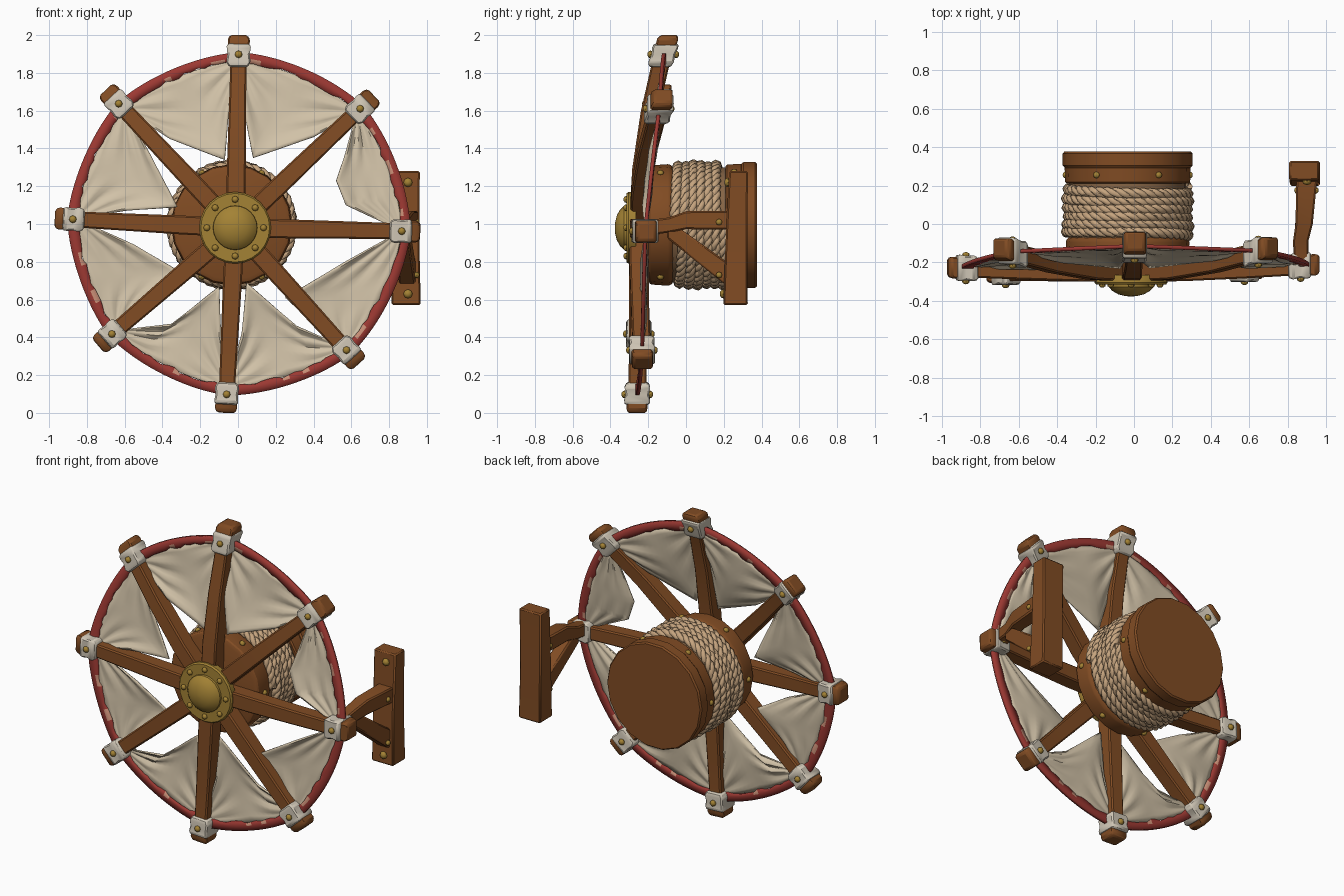
import bpy, bmesh, random
from math import sin, cos, pi, atan2, radians
from mathutils import Vector, Matrix

random.seed(4)
if "Cube" in bpy.data.objects:
    bpy.data.objects.remove(bpy.data.objects["Cube"], do_unlink=True)


def material(name, rgb):
    m = bpy.data.materials.new(name)
    m.use_nodes = True
    m.diffuse_color = (*rgb, 1)
    bsdf = m.node_tree.nodes["Principled BSDF"]
    bsdf.inputs["Base Color"].default_value = (*rgb, 1)
    bsdf.inputs["Roughness"].default_value = 0.8
    return m


WOOD = material("brown wood", (0.22, 0.072, 0.017))
CLOTH = material("cream canvas", (0.64, 0.54, 0.39))
RED = material("red trim", (0.33, 0.04, 0.032))
PINK = material("worn trim", (0.58, 0.27, 0.18))
BRASS = material("brass", (0.37, 0.225, 0.035))
ROPE = material("rope", (0.56, 0.37, 0.21))
CORE = material("rope shadow core", (0.24, 0.13, 0.06))
WRAP = material("pale lashing", (0.62, 0.56, 0.46))


def finish(name, bm, mats, bevel=0, solid=0, angle=35):
    bmesh.ops.recalc_face_normals(bm, faces=bm.faces)
    me = bpy.data.meshes.new(name)
    bm.to_mesh(me)
    bm.free()
    for m in mats:
        me.materials.append(m)
    ob = bpy.data.objects.new(name, me)
    bpy.context.collection.objects.link(ob)
    if solid:
        mod = ob.modifiers.new("thickness", "SOLIDIFY")
        mod.thickness, mod.offset = solid, 0
    if bevel:
        mod = ob.modifiers.new("soft edges", "BEVEL")
        mod.width, mod.segments = bevel, 1
    bpy.ops.object.select_all(action="DESELECT")
    ob.select_set(True)
    bpy.context.view_layer.objects.active = ob
    bpy.ops.object.shade_smooth_by_angle(angle=radians(angle))
    return ob


def skin(bm, rings, closed=True, caps=True):
    """Bridge equal-length rings of points with quads."""
    vs = [[bm.verts.new(p) for p in r] for r in rings]
    n = len(vs[0])
    for a, b in zip(vs, vs[1:]):
        for i in range(n if closed else n - 1):
            j = (i + 1) % n
            bm.faces.new((a[i], a[j], b[j], b[i]))
    if caps:
        bm.faces.new(vs[0])
        bm.faces.new(vs[-1])


def beam(name, path, widths, depths, side, up, mat=WOOD, bevel=0.008):
    """Square timber through a path, its section spanned by side and up."""
    bm = bmesh.new()
    corners = ((-1, -1), (1, -1), (1, 1), (-1, 1))
    skin(bm, [[p + side * a * w / 2 + up * b * d / 2 for a, b in corners]
              for p, w, d in zip(path, widths, depths)])
    return finish(name, bm, [mat], bevel)


def lathe(name, cx, cz, profile, sides, mat, bevel=0):
    """Turned part about a front-to-back axis; profile holds (y, radius)."""
    bm = bmesh.new()
    skin(bm, [[(cx + r * cos(2 * pi * i / sides), y, cz + r * sin(2 * pi * i / sides))
               for i in range(sides)] for y, r in profile])
    return finish(name, bm, [mat], bevel)


bolts = bmesh.new()


def bolt(pos, direction, r=0.017):
    rot = Vector(direction).to_track_quat("Z", "Y").to_matrix().to_4x4()
    bmesh.ops.create_uvsphere(bolts, u_segments=8, v_segments=6, radius=r,
                              matrix=Matrix.Translation(pos) @ rot @ Matrix.Diagonal((1, 1, 0.8, 1)))


X, Y, Z = Vector((1, 0, 0)), Vector((0, 1, 0)), Vector((0, 0, 1))
HUB = Vector((-0.015, -0.25, 0.98))
# Spoke tips, clockwise from the top
TIPS = [Vector(t) for t in (
    (0.005, -0.09, 2.0), (0.72, -0.12, 1.68), (0.965, -0.21, 0.96), (0.64, -0.23, 0.26),
    (-0.065, -0.26, 0.0), (-0.74, -0.25, 0.355), (-0.97, -0.225, 1.03), (-0.70, -0.125, 1.71))]


def along(tip, t):
    p = HUB.lerp(tip, t)
    p.y = HUB.y + (tip.y - HUB.y) * t * t
    return p


# Spokes with flared ends, lashings and their nails
for i, tip in enumerate(TIPS):
    d = (tip - HUB)
    d.y = 0
    side = d.normalized().cross(Y)
    ts = (0, 0.3, 0.6, 0.85, 0.93, 0.98, 1)
    beam(f"spoke_{i + 1}", [along(tip, t) for t in ts],
         (0.10, 0.10, 0.092, 0.085, 0.112, 0.118, 0.09),
         (0.10, 0.10, 0.095, 0.095, 0.11, 0.112, 0.09), side, Y)
    ts = (0.835, 0.86, 0.90, 0.94, 0.955)
    beam(f"lashing_{i + 1}", [along(tip, t) for t in ts],
         (0.10, 0.13, 0.118, 0.128, 0.115), (0.115, 0.135, 0.125, 0.14, 0.125),
         side, Y, WRAP, 0.015)
    for s in (-1, 1):
        bolt(along(tip, 0.9) + Y * s * 0.068, Y * s, 0.02)

# Trim ring: worn red band running through every lashing
RC = Vector((0.005, 0, 1.0))
ANG = [atan2(t.x - RC.x, t.z - RC.z) for t in TIPS]
COLS = 18


def rim_point(i, u, r):
    j = (i + 1) % 8
    a, b = ANG[i], ANG[j]
    if b < a:
        b += 2 * pi
    th = a + (b - a) * u
    y = along(TIPS[i], 0.92).y * (1 - u) + along(TIPS[j], 0.92).y * u
    r -= 0.018 * sin(pi * u)
    return Vector((RC.x + r * sin(th), y, RC.z + r * cos(th)))


bm = bmesh.new()
columns = []
for i in range(8):
    for k in range(COLS):
        inner = 0.858 + random.uniform(-0.009, 0.009)
        columns.append([rim_point(i, k / COLS, r) for r in (0.91, 0.88, inner)])
skin(bm, columns + [columns[0]], closed=False, caps=False)
bmesh.ops.remove_doubles(bm, verts=bm.verts, dist=0.0001)
worn = False
for f in bm.faces:
    c = f.calc_center_median()
    if (c - RC).xz.length < 0.872:
        worn = random.random() < (0.4 if worn else 0.1)
        f.material_index = int(worn)
finish("trim_ring", bm, [RED, PINK], solid=0.02)

# Sails: each hangs from two lashings, its free edge passing three points (x, z)
EDGES = (((0.035, 1.58), (0.08, 1.35), (0.40, 1.46)), ((0.57, 1.38), (0.52, 1.23), (0.57, 1.1)),
         ((0.55, 0.79), (0.25, 0.61), (0.38, 0.49)), ((0.31, 0.46), (0.045, 0.69), (0.02, 0.42)),
         ((-0.09, 0.42), (-0.1, 0.67), (-0.35, 0.47)), ((-0.50, 0.6), (-0.31, 0.75), (-0.55, 0.89)),
         ((-0.6, 1.07), (-0.32, 1.09), (-0.46, 1.36)), ((-0.36, 1.45), (-0.07, 1.34), (-0.05, 1.58)))
ROWS = 14
for i, edge in enumerate(EDGES):
    j = (i + 1) % 8
    pts = [rim_point(i, 0, 0.86)]
    for k, (x, z) in enumerate(edge):
        t = (Vector((x, z)) - HUB.xz).length / 0.97
        w = (k + 1) / 4
        pts.append(Vector((x, along(TIPS[i], t).y * (1 - w) + along(TIPS[j], t).y * w, z)))
    pts.append(rim_point(i, 1, 0.86))
    bm = bmesh.new()
    grid = []
    for c in range(COLS + 3):
        u = c / (COLS + 2)
        s = min(int(u * 4), 3)
        free = pts[s].lerp(pts[s + 1], u * 4 - s)
        col = []
        for r in range(ROWS + 1):
            v = r / ROWS
            p = rim_point(i, u, 0.862).lerp(free, v)
            p.y += 0.022 * sin(pi * u) * sin(pi * v) + 0.008 * sin(6 * pi * v) * sin(2 * pi * u) ** 2
            col.append(p)
        grid.append(col)
    skin(bm, grid, closed=False, caps=False)
    bmesh.ops.remove_doubles(bm, verts=bm.verts, dist=0.0005)
    finish(f"sail_{i + 1}", bm, [CLOTH], solid=0.007, angle=50)

# Brass hub cap
lathe("hub_plate", HUB.x, HUB.z, ((-0.265, 0.185), (-0.305, 0.19), (-0.315, 0.182), (-0.315, 0.05)), 24, BRASS)
lathe("hub_dome", HUB.x, HUB.z, ((-0.31, 0.118), (-0.328, 0.116), (-0.348, 0.098),
                                 (-0.366, 0.066), (-0.375, 0.03), (-0.377, 0.004)), 24, BRASS)
for k in range(8):
    a = 2 * pi * k / 8
    bolt(HUB + Vector((0.15 * sin(a), -0.067, 0.15 * cos(a))), -Y, 0.018)

# Winding drum
DX, DZ = -0.033, 0.995
lathe("drum_front_flange", DX, DZ, ((-0.2, 0.29), (-0.19, 0.315), (-0.09, 0.322), (-0.07, 0.31)), 20, WOOD, 0.006)
lathe("drum_core", DX, DZ, ((-0.09, 0.305), (0.24, 0.305)), 24, CORE)
lathe("drum_back_band", DX, DZ, ((0.21, 0.325), (0.3, 0.328)), 18, WOOD, 0.008)
lathe("drum_back_flange", DX, DZ, ((0.295, 0.33), (0.305, 0.338), (0.366, 0.338), (0.376, 0.33)), 18, WOOD)
for k in range(6):
    a = 2 * pi * (k + 0.5) / 6
    out = Vector((sin(a), 0, cos(a)))
    for y, r in ((-0.135, 0.318), (0.255, 0.324)):
        bolt(Vector((DX, y, DZ)) + out * r, out, 0.018)

# Three-strand rope wound on the drum
TURNS, STEPS = 6, 96
rope = bpy.data.curves.new("rope", "CURVE")
rope.dimensions = "3D"
rope.bevel_depth, rope.bevel_resolution, rope.use_fill_caps = 0.016, 1, True
for strand in range(3):
    sp = rope.splines.new("POLY")
    sp.points.add(TURNS * STEPS)
    for k, pt in enumerate(sp.points):
        a = 2 * pi * k / STEPS
        tw = 14 * a + 2 * pi * strand / 3
        r = 0.313 + 0.015 * cos(tw) + 0.005 * sin(2.3 * a)
        y = -0.06 + 0.26 * k / (TURNS * STEPS) + 0.015 * sin(tw) + 0.008 * sin(1.1 * a)
        pt.co = (DX + r * cos(a), y, DZ + r * sin(a), 1)
rope.materials.append(ROPE)
rope_ob = bpy.data.objects.new("wound_rope", rope)
bpy.context.collection.objects.link(rope_ob)
bpy.ops.object.select_all(action="DESELECT")
rope_ob.select_set(True)
bpy.context.view_layer.objects.active = rope_ob
bpy.ops.object.convert(target="MESH")
bpy.ops.object.shade_smooth_by_angle(angle=radians(60))

# Side bracket: post, arm and brace
beam("bracket_post", [Vector(p) for p in ((0.89, 0.262, 0.572), (0.885, 0.267, 0.9), (0.885, 0.278, 1.28))],
     (0.155, 0.15, 0.155), (0.13, 0.115, 0.10), X, Y)
beam("bracket_arm", [Vector(p) for p in ((0.87, -0.2, 0.98), (0.867, -0.09, 0.995), (0.885, 0.0, 1.02),
                                         (0.9, 0.25, 1.02))],
     (0.075, 0.08, 0.09, 0.11), (0.08, 0.08, 0.095, 0.10), X, Z)
beam("bracket_brace", [Vector(p) for p in ((0.867, -0.1, 0.975), (0.9, 0.25, 0.71))],
     (0.07, 0.09), (0.10, 0.13), X, Z)
for z, y in ((1.22, 0.222), (0.63, 0.198)):
    bolt(Vector((0.9, y, z)), -Y, 0.024)
for z in (1.01, 0.73):
    for s in (-1, 1):
        bolt(Vector((0.897 + s * 0.05, 0.175, z)), X * s)

finish("brass_bolts", bolts, [BRASS])
